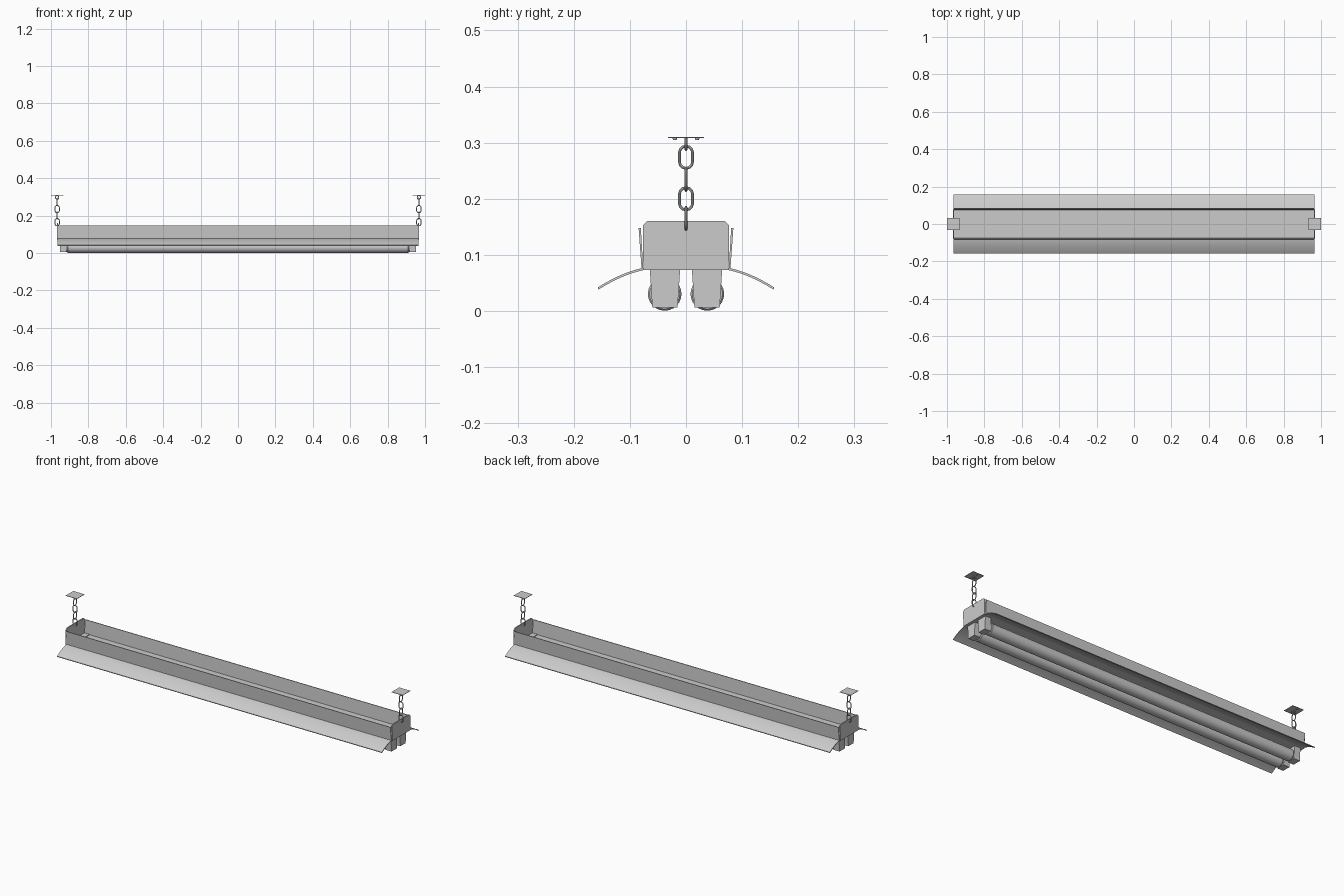
import bpy, bmesh, math
from mathutils import Vector

if "Cube" in bpy.data.objects:
    bpy.data.objects.remove(bpy.data.objects["Cube"])


def finish(name, bm, smooth=False):
    bmesh.ops.recalc_face_normals(bm, faces=bm.faces)
    me = bpy.data.meshes.new(name)
    bm.to_mesh(me)
    bm.free()
    ob = bpy.data.objects.new(name, me)
    bpy.context.collection.objects.link(ob)
    if smooth:
        bpy.ops.object.select_all(action='DESELECT')
        ob.select_set(True)
        bpy.context.view_layer.objects.active = ob
        bpy.ops.object.shade_smooth_by_angle(angle=math.radians(35))
    return ob


def prism(name, pts, x0, x1, smooth=False):
    """Extrude a closed (y, z) outline along x."""
    bm = bmesh.new()
    f = bm.faces.new([bm.verts.new((x0, y, z)) for y, z in pts])
    r = bmesh.ops.extrude_face_region(bm, geom=[f])
    vs = [v for v in r['geom'] if isinstance(v, bmesh.types.BMVert)]
    bmesh.ops.translate(bm, verts=vs, vec=(x1 - x0, 0, 0))
    return finish(name, bm, smooth)


def lathe_x(name, prof, y, z, n=24):
    """Revolve (x, radius) stations about a line parallel to x."""
    bm = bmesh.new()
    rings = [[bm.verts.new((x, y + r * math.cos(2 * math.pi * i / n),
                            z + r * math.sin(2 * math.pi * i / n)))
              for i in range(n)] for x, r in prof]
    for a, b in zip(rings, rings[1:]):
        for i in range(n):
            j = (i + 1) % n
            bm.faces.new((a[i], a[j], b[j], b[i]))
    bm.faces.new(rings[0])
    bm.faces.new(rings[-1])
    return finish(name, bm, True)


def link(name, x, z, axis, w=0.0118, h=0.0198, wire=0.0025):
    """Oblong chain link: wire swept round a rounded loop."""
    bm = bmesh.new()
    u = Vector((1, 0, 0)) if axis == 'x' else Vector((0, 1, 0))
    side = Vector((0, 1, 0)) if axis == 'x' else Vector((1, 0, 0))
    up = Vector((0, 0, 1))
    rings = []
    for half in (0, 1):
        for k in range(7):
            a = math.pi * (half + k / 6)
            out = u * math.cos(a) + up * math.sin(a)
            c = Vector((x, 0, z)) + out * w + up * (h - w) * (1 - 2 * half)
            rings.append([bm.verts.new(c + wire * (out * math.cos(t) + side * math.sin(t)))
                          for t in (2 * math.pi * i / 8 for i in range(8))])
    for k, a in enumerate(rings):
        b = rings[(k + 1) % len(rings)]
        for i in range(8):
            j = (i + 1) % 8
            bm.faces.new((a[i], a[j], b[j], b[i]))
    return finish(name, bm, True)


def box(name, c, s):
    bm = bmesh.new()
    bmesh.ops.create_cube(bm, size=1)
    bmesh.ops.scale(bm, vec=s, verts=bm.verts)
    bmesh.ops.translate(bm, vec=c, verts=bm.verts)
    return finish(name, bm)


L = 0.964

# Housing floor
prism("housing_floor", [(-0.079, 0.073), (0.079, 0.073), (0.079, 0.076), (-0.079, 0.076)], -L, L)

# Flared walls and curved reflector wings
wall = [(0.076, 0.073), (0.079, 0.073), (0.0845, 0.148), (0.0805, 0.148)]
wy0, wy1, steps = 0.078, 0.157, 10
top = []
for i in range(steps + 1):
    t = i / steps
    top.append((wy0 + (wy1 - wy0) * t, 0.0765 - 0.018 * t - 0.0165 * t * t))
wing = top + [(y - 0.001, z - 0.004) for y, z in reversed(top)]
for s, n in ((-1, "front"), (1, "back")):
    prism(n + "_wall", [(s * y, z) for y, z in wall], -L, L)
    prism(n + "_reflector_wing", [(s * y, z) for y, z in wing], -L, L, True)

    # Tubes with narrower metal end caps
    xs = [(-0.925, 0.024), (-0.913, 0.024), (-0.913, 0.027), (-0.909, 0.030)]
    lathe_x(n + "_tube", xs + [(-x, r) for x, r in reversed(xs)], s * 0.038, 0.0305)

# End parts, mirrored left and right
cap = [(-0.076, 0.073), (0.076, 0.073), (0.077, 0.152), (0.069, 0.16),
       (-0.069, 0.16), (-0.077, 0.152)]
for sx, n in ((-1, "left"), (1, "right")):
    prism(n + "_end_plate", cap, sx * 0.963, sx * 0.969)
    box(n + "_end_flange", (sx * 0.948, 0, 0.0775), (0.03, 0.15, 0.003))

    # Tapered lamp holders
    for s, m in ((-1, "front"), (1, "back")):
        c = s * 0.0375
        prism(f"{n}_{m}_lamp_holder",
              [(c - 0.027, 0.074), (c + 0.027, 0.074), (c + 0.0225, 0.006), (c - 0.0225, 0.006)],
              sx * 0.918, sx * 0.953)

    # Hanging chain with ceiling plate, eyelet and screws
    x = sx * 0.967
    for i, (z, ax) in enumerate(((0.274, 'y'), (0.2345, 'x'), (0.200, 'y'), (0.165, 'x'))):
        link(f"{n}_chain_link_{i + 1}", x, z, ax)
    link(n + "_eyelet", x, 0.2975, 'x', 0.0085, 0.010)
    box(n + "_ceiling_plate", (x, 0, 0.309), (0.066, 0.064, 0.002))
    for s in (-1, 1):
        bm = bmesh.new()
        bmesh.ops.create_cone(bm, cap_ends=True, segments=12, radius1=0.003, radius2=0.0045, depth=0.004)
        bmesh.ops.translate(bm, vec=(x, s * 0.02, 0.3065), verts=bm.verts)
        finish(f"{n}_plate_screw_{'front' if s < 0 else 'back'}", bm, True)
